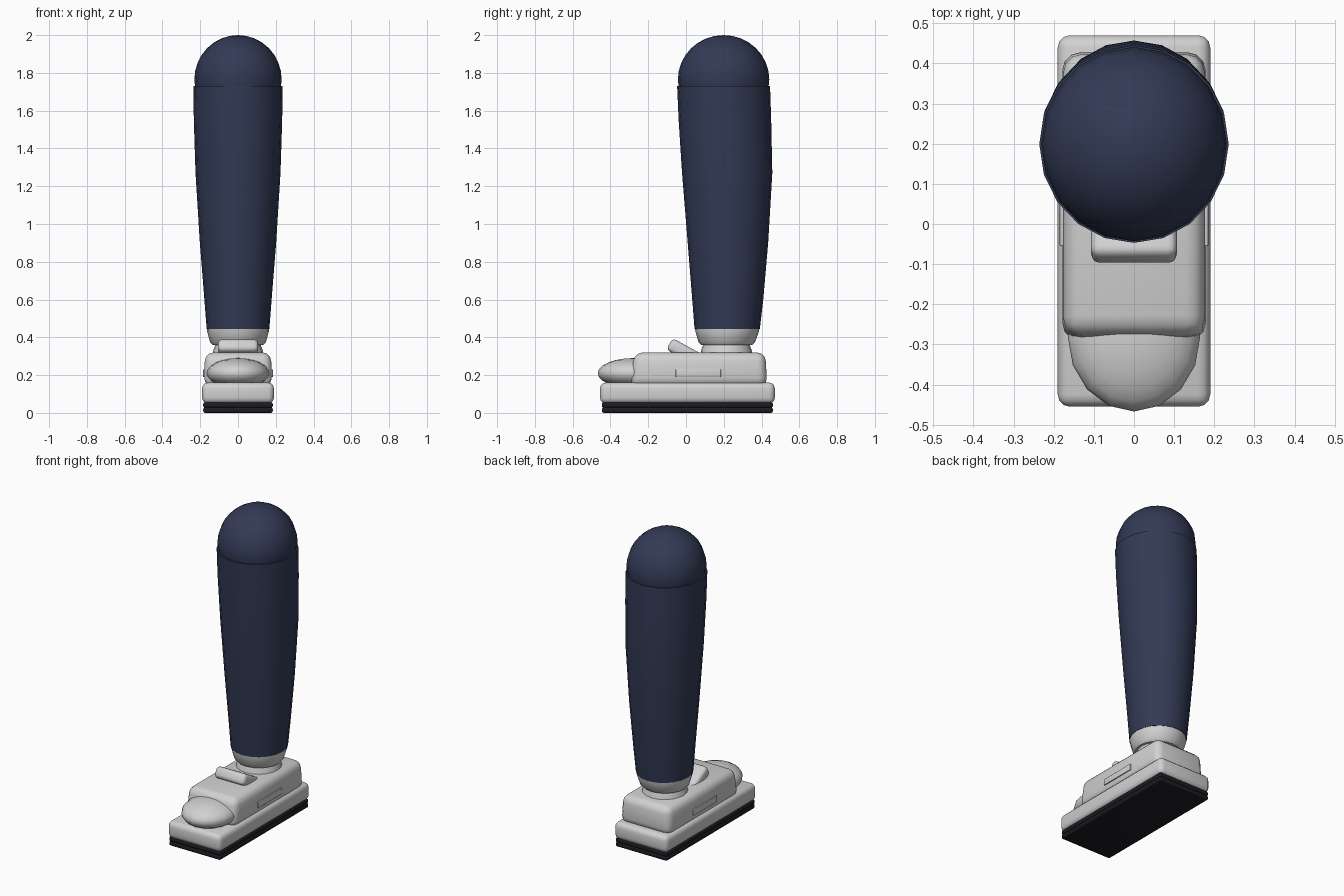
import bpy, bmesh, math
from mathutils import Matrix, Vector

cube = bpy.data.objects.get("Cube")
if cube:
    bpy.data.objects.remove(cube, do_unlink=True)


def material(name, rgb):
    m = bpy.data.materials.new(name)
    m.use_nodes = True
    color = (*rgb, 1)
    m.diffuse_color = color
    bsdf = next(n for n in m.node_tree.nodes if n.type == "BSDF_PRINCIPLED")
    bsdf.inputs["Base Color"].default_value = color
    return m


navy = material("navy cloth", (0.032, 0.042, 0.09))
grey = material("light grey", (0.64, 0.64, 0.64))
black = material("black rubber", (0.012, 0.011, 0.016))


def finish(name, bm, mat, angle=40):
    bmesh.ops.recalc_face_normals(bm, faces=bm.faces)
    mesh = bpy.data.meshes.new(name)
    bm.to_mesh(mesh)
    bm.free()
    mesh.materials.append(mat)
    obj = bpy.data.objects.new(name, mesh)
    bpy.context.collection.objects.link(obj)
    bpy.ops.object.select_all(action="DESELECT")
    obj.select_set(True)
    bpy.context.view_layer.objects.active = obj
    bpy.ops.object.shade_smooth_by_angle(angle=math.radians(angle))
    return obj


def loft(name, sections, mat, sides=20):
    """Stack of ellipses given as (z, centre y, x radius, y radius)."""
    bm = bmesh.new()
    rings = []
    for z, cy, rx, ry in sections:
        angles = [math.tau * i / sides for i in range(sides)]
        rings.append([bm.verts.new((rx * math.cos(a), cy + ry * math.sin(a), z))
                      for a in angles])
    for low, high in zip(rings, rings[1:]):
        for i in range(sides):
            j = (i + 1) % sides
            bm.faces.new((low[i], low[j], high[j], high[i]))
    bm.faces.new(rings[0])
    bm.faces.new(rings[-1])
    return finish(name, bm, mat)


def rounded_box(name, low, high, bevel, mat, tilt=0, shape=None):
    low, high = Vector(low), Vector(high)
    centre = (low + high) / 2
    bm = bmesh.new()
    bmesh.ops.create_cube(bm, size=1)
    bmesh.ops.scale(bm, vec=high - low, verts=bm.verts)
    if shape:
        for v in bm.verts:
            shape(v.co)
    bmesh.ops.bevel(bm, geom=bm.edges[:], offset=bevel, segments=3,
                    profile=0.5, affect="EDGES", clamp_overlap=True)
    bm.transform(Matrix.Translation(centre) @ Matrix.Rotation(tilt, 4, "X"))
    return finish(name, bm, mat)


def ellipsoid(name, centre, radii, mat, sides, rings):
    bm = bmesh.new()
    bmesh.ops.create_uvsphere(bm, u_segments=sides, v_segments=rings, radius=1)
    bm.transform(Matrix.Translation(centre) @ Matrix.Diagonal((*radii, 1)))
    return finish(name, bm, mat)


# Trouser leg and its rounded top
loft("trouser_leg", [(0.445, 0.218, 0.166, 0.173), (0.6, 0.221, 0.178, 0.188),
                     (0.9, 0.222, 0.202, 0.213), (1.27, 0.218, 0.225, 0.239),
                     (1.55, 0.206, 0.234, 0.245), (1.73, 0.199, 0.236, 0.246)], navy)
ellipsoid("leg_top", (0, 0.199, 1.765), (0.231, 0.242, 0.235), navy, 20, 16)

# Ankle
loft("ankle_cuff", [(0.36, 0.215, 0.135, 0.135), (0.375, 0.216, 0.148, 0.15),
                    (0.43, 0.218, 0.163, 0.168), (0.45, 0.218, 0.164, 0.171)], grey)
loft("ankle_neck", [(0.3, 0.214, 0.138, 0.14), (0.335, 0.214, 0.13, 0.133),
                    (0.365, 0.214, 0.118, 0.121)], grey)


# Shoe body, with its upper front edge leaning back
def slope_front(co):
    if co.z > 0:
        co.x *= 0.97
        co.y += 0.025 if co.y < 0 else -0.01


rounded_box("shoe_upper", (-0.18, -0.298, 0.14), (0.18, 0.43, 0.32), 0.045, grey,
            shape=slope_front)
ellipsoid("toe_cap", (0, -0.28, 0.21), (0.165, 0.187, 0.08), grey, 16, 12)
rounded_box("shoe_tongue", (-0.107, -0.1, 0.282), (0.107, 0.1, 0.352), 0.022, grey,
            tilt=math.radians(-29))

# Side strips
for side, x in (("left", 0.179), ("right", -0.179)):
    rounded_box(side + "_side_strip", (x - 0.006, -0.055, 0.19),
                (x + 0.006, 0.185, 0.23), 0.003, grey)

# Sole and ribbed tread
rounded_box("sole", (-0.19, -0.455, 0.05), (0.19, 0.47, 0.16), 0.03, grey)
for name, z in (("tread_lower", 0), ("tread_upper", 0.027)):
    rounded_box(name, (-0.184, -0.445, z), (0.184, 0.46, z + 0.029), 0.01, black)
